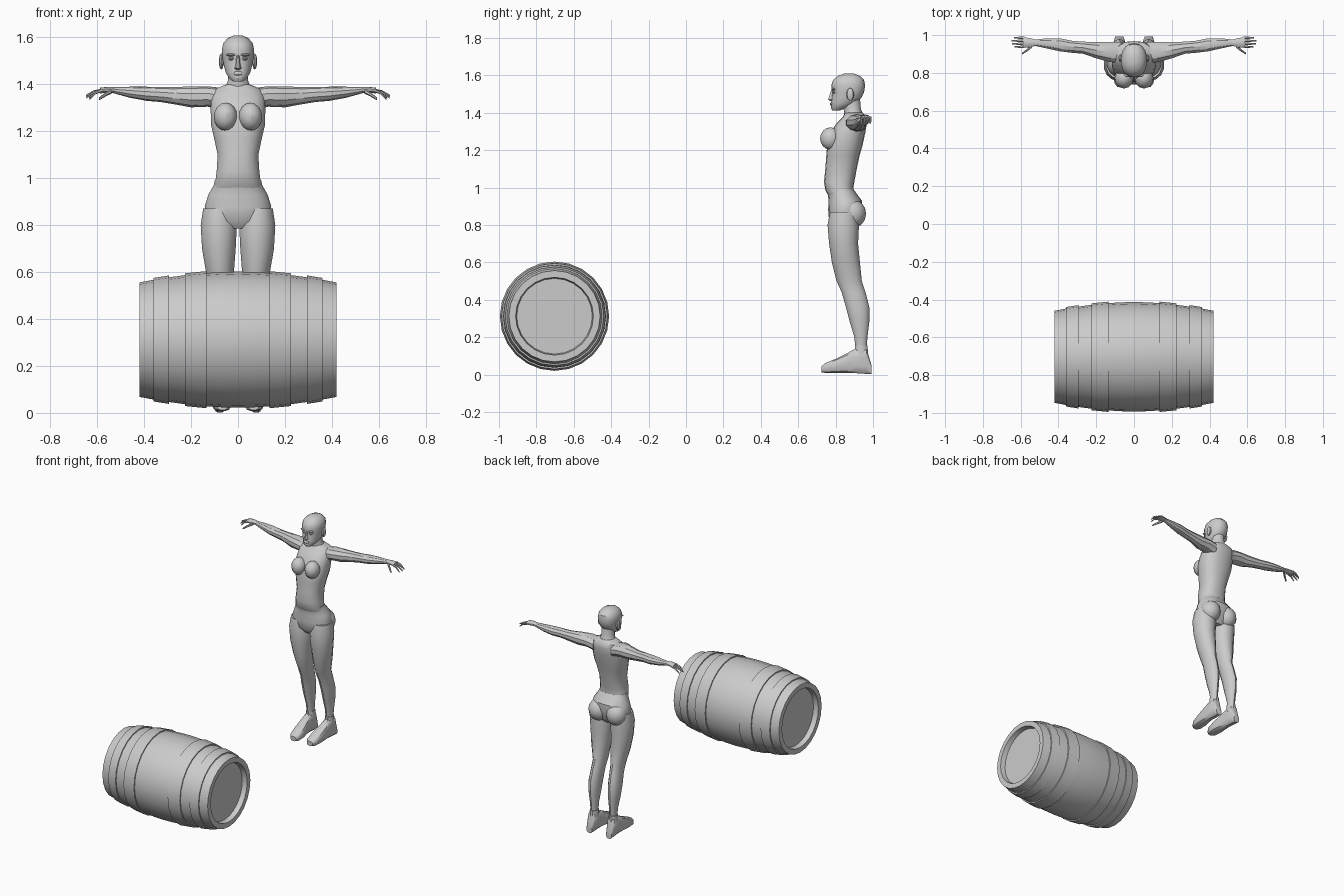
import bpy, bmesh, math
from mathutils import Vector

grey = bpy.data.materials.new("plain grey")
grey.diffuse_color = (0.6, 0.6, 0.6, 1)


def finish(name, bm, mirror=False, angle=32):
    bmesh.ops.recalc_face_normals(bm, faces=bm.faces)
    mesh = bpy.data.meshes.new(name)
    bm.to_mesh(mesh)
    bm.free()
    ob = bpy.data.objects.new(name, mesh)
    bpy.context.collection.objects.link(ob)
    mesh.materials.append(grey)
    bpy.ops.object.select_all(action='DESELECT')
    ob.select_set(True)
    bpy.context.view_layer.objects.active = ob
    bpy.ops.object.shade_smooth_by_angle(angle=math.radians(angle))
    if mirror:
        ob.modifiers.new("mirror", 'MIRROR').use_mirror_merge = False
    return ob


def add_loft(bm, rings, axis='z', n=14, power=1.0):
    """Rings are (position on axis, min a, max a, min b, max b)."""
    loops = []
    for t, a0, a1, b0, b1 in rings:
        loop = []
        for i in range(n):
            w = 2 * math.pi * (i + 0.5) / n
            c, s = math.cos(w), math.sin(w)
            c = math.copysign(abs(c) ** power, c)
            s = math.copysign(abs(s) ** power, s)
            a = (a0 + a1) / 2 + c * (a1 - a0) / 2
            b = (b0 + b1) / 2 + s * (b1 - b0) / 2
            co = {'z': (a, b, t), 'x': (t, a, b), 'y': (a, t, b)}[axis]
            loop.append(bm.verts.new(co))
        loops.append(loop)
    for p, q in zip(loops, loops[1:]):
        for i in range(n):
            j = (i + 1) % n
            bm.faces.new((p[i], p[j], q[j], q[i]))
    bm.faces.new(loops[0])
    bm.faces.new(loops[-1])


def loft(name, rings, axis='z', n=14, power=1.0, mirror=False):
    bm = bmesh.new()
    add_loft(bm, rings, axis, n, power)
    return finish(name, bm, mirror)


def ball(name, centre, size, mirror=False, u=12, v=8):
    bm = bmesh.new()
    bmesh.ops.create_uvsphere(bm, u_segments=u, v_segments=v, radius=1)
    for vert in bm.verts:
        vert.co = Vector([c + s * k for c, s, k in zip(centre, size, vert.co)])
    return finish(name, bm, mirror)


# Barrel: staves, hoops and recessed ends turned around the x axis
def stave_radius(x):
    return 0.29 - 0.046 * (abs(x) / 0.42) ** 1.8


half = [(0.385, 0.0), (0.385, 0.202), (0.42, 0.208), (0.42, stave_radius(0.42)),
        (0.36, stave_radius(0.36))]
for outer, inner in ((0.36, 0.295), (0.225, 0.135)):
    half += [(outer, stave_radius(outer) + 0.008), (inner, stave_radius(inner) + 0.008),
             (inner, stave_radius(inner))]
    if outer > 0.3:
        half.append((0.225, stave_radius(0.225)))
half.append((0.07, stave_radius(0.07)))
outline = half + [(0, 0.29)] + [(-x, r) for x, r in reversed(half)]
bm = bmesh.new()
line = [bm.verts.new((x, -0.703, 0.312 + r)) for x, r in outline]
edges = [bm.edges.new(pair) for pair in zip(line, line[1:])]
bmesh.ops.spin(bm, geom=line + edges, cent=(0, -0.703, 0.312), axis=(1, 0, 0),
               angle=2 * math.pi, steps=24, use_duplicate=False)
bmesh.ops.remove_doubles(bm, verts=bm.verts, dist=0.0003)
finish("barrel", bm)

# Torso, waistband and pelvis
loft("torso", [
    (0.95, -.105, .105, .765, .90), (0.985, -.098, .098, .745, .893),
    (1.03, -.092, .092, .738, .90), (1.10, -.088, .088, .745, .913),
    (1.17, -.103, .103, .75, .928), (1.23, -.117, .117, .755, .945),
    (1.30, -.118, .118, .775, .96), (1.35, -.115, .115, .81, .968),
    (1.38, -.10, .10, .84, .962), (1.40, -.05, .05, .85, .945)], n=18, power=0.85)
loft("pelvis", [
    (0.785, -.06, .06, .79, .90), (0.82, -.13, .13, .765, .925),
    (0.88, -.144, .144, .76, .94), (0.93, -.128, .128, .762, .94),
    (0.97, -.105, .105, .758, .91), (0.992, -.10, .10, .75, .895)], n=18, power=0.9)
ball("buttock", (.07, .888, .86), (.072, .075, .078), True)
ball("breast", (.053, .773, 1.262), (.05, .056, .06), True)

# Legs
loft("leg", [
    (0.12, .052, .098, .908, .965), (0.20, .05, .102, .90, .97),
    (0.28, .042, .113, .876, .98), (0.36, .036, .118, .855, .98),
    (0.44, .034, .112, .832, .96), (0.50, .028, .113, .805, .94),
    (0.60, .016, .138, .78, .93), (0.70, .008, .155, .765, .92),
    (0.80, .003, .161, .757, .925), (0.87, .02, .15, .77, .92)], n=14, mirror=True)

# Shoes with a raised ankle collar
loft("foot", [
    (.725, .045, .088, .012, .045), (.745, .03, .104, .008, .062),
    (.80, .028, .112, .008, .085), (.86, .04, .11, .008, .115),
    (.905, .046, .106, .006, .14), (.965, .046, .108, .002, .142),
    (.992, .056, .10, .001, .05)], 'y', 12, 0.7, True)
loft("ankle_collar", [(.10, .044, .106, .90, .975), (.155, .047, .103, .902, .972)],
     n=12, mirror=True)

# Neck and head
loft("neck", [
    (1.36, -.075, .075, .85, .955), (1.395, -.052, .052, .845, .945),
    (1.42, -.043, .043, .843, .935), (1.48, -.044, .044, .84, .93)], n=14)
loft("head", [
    (1.413, -.022, .022, .782, .825), (1.428, -.04, .04, .774, .865),
    (1.452, -.054, .054, .776, .91), (1.48, -.061, .061, .778, .938),
    (1.51, -.067, .067, .782, .952), (1.545, -.07, .07, .776, .958),
    (1.575, -.064, .064, .787, .952), (1.597, -.045, .045, .812, .93),
    (1.609, -.018, .018, .845, .90)], n=18, power=0.92)
loft("nose", [
    (1.462, -.01, .01, .772, .80), (1.47, -.016, .016, .758, .80),
    (1.482, -.011, .011, .762, .80), (1.525, -.007, .007, .777, .80)], n=8)
ball("lips", (0, .778, 1.447), (.022, .009, .009), u=10, v=6)
ball("brow", (.028, .789, 1.526), (.024, .012, .007), True, 10, 6)
ball("eye", (.028, .792, 1.51), (.014, .011, .008), True, 10, 6)
ball("ear", (.071, .878, 1.498), (.011, .02, .034), True, 10, 8)

# Arms
loft("arm", [
    (.07, .85, .965, 1.29, 1.385), (.13, .855, .967, 1.305, 1.392),
    (.20, .875, .965, 1.302, 1.392), (.27, .90, .967, 1.315, 1.388),
    (.33, .905, .972, 1.325, 1.388), (.39, .912, .984, 1.33, 1.39),
    (.46, .928, .984, 1.343, 1.39), (.53, .943, .977, 1.362, 1.388)],
    'x', 10, mirror=True)

# Hands: palm, four drooping fingers and a thumb
bm = bmesh.new()
add_loft(bm, [(.52, .943, .977, 1.362, 1.388), (.55, .934, .985, 1.363, 1.39),
              (.588, .932, .992, 1.362, 1.386)], 'x', 10)
for y, reach, drop in ((.938, .052, .036), (.954, .066, .03),
                       (.970, .068, .022), (.986, .056, .03)):
    add_loft(bm, [(.58 + reach * f, y - r, y + r, 1.374 - drop * f * f - r, 1.374 - drop * f * f + r)
                  for f, r in ((0, .0075), (.5, .0065), (1, .004))], 'x', 6)
add_loft(bm, [(.54, .932, .952, 1.36, 1.382), (.565, .912, .93, 1.348, 1.366),
              (.592, .897, .908, 1.332, 1.345)], 'x', 6)
finish("hand", bm, True)
